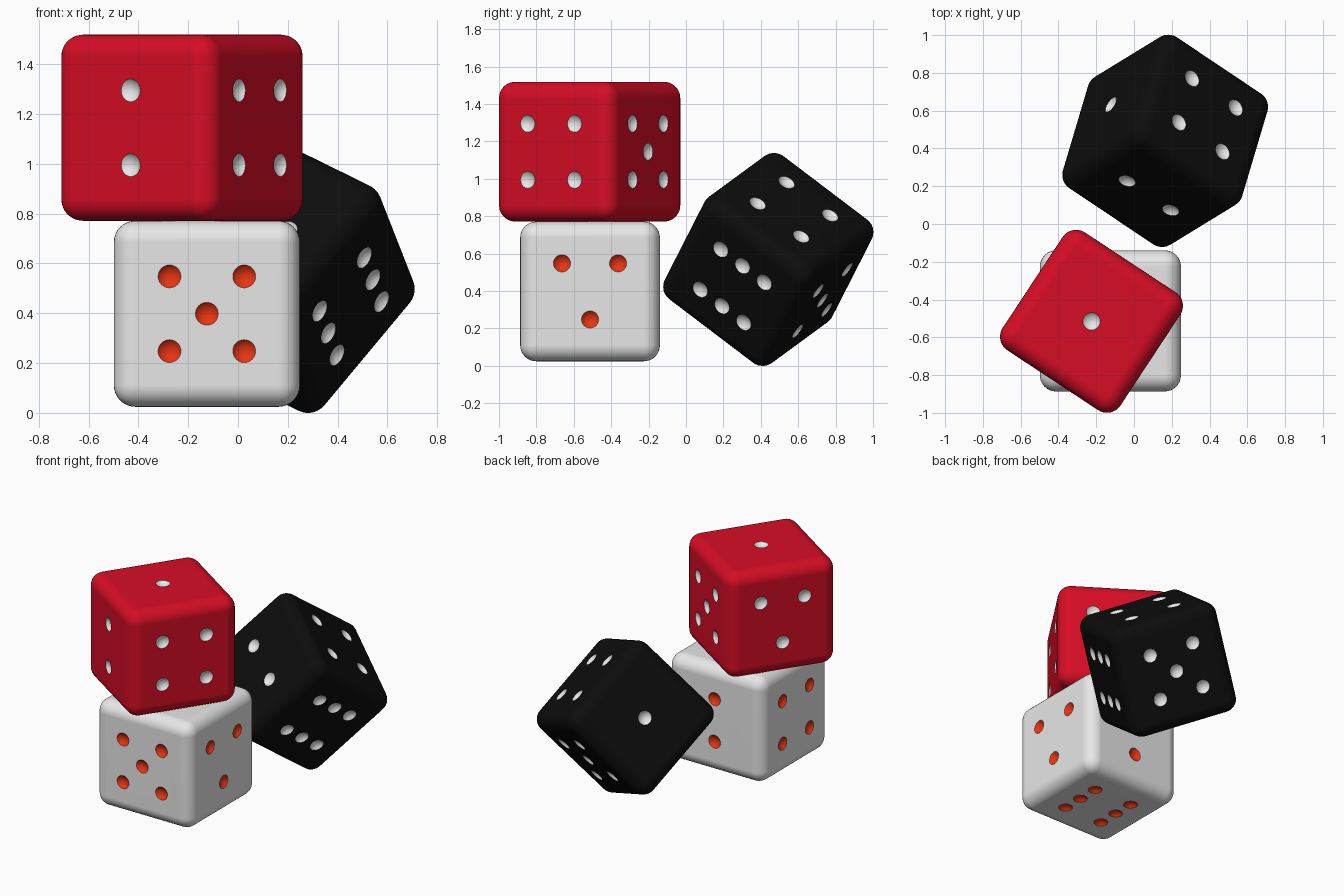
import bpy, bmesh, math
from mathutils import Matrix, Vector

if "Cube" in bpy.data.objects:
    bpy.data.objects.remove(bpy.data.objects["Cube"])

SIZE, ROUND, GRID = 0.747, 0.086, 0.15      # die edge, edge rounding, pip spacing
PIP_R, PIP_DEPTH = 0.046, 0.022             # dimple rim radius and depth
H = SIZE / 2
BALL = (PIP_R ** 2 + PIP_DEPTH ** 2) / (2 * PIP_DEPTH)


def material(name, rgb):
    m = bpy.data.materials.new(name)
    m.diffuse_color = (*rgb, 1)
    m.use_nodes = True
    m.node_tree.nodes["Principled BSDF"].inputs["Base Color"].default_value = m.diffuse_color
    return m


red = material("red", (0.68, 0.004, 0.018))
black = material("black", (0.004, 0.004, 0.004))
white = material("white", (0.8, 0.8, 0.8))
orange = material("orange red", (0.8, 0.035, 0.006))

# Pip layouts in (u, v) grid steps; each face is (normal, u axis, v axis, layout)
CORNERS = [(-1, -1), (1, -1), (-1, 1), (1, 1)]
X, Y, Z = Vector((1, 0, 0)), Vector((0, 1, 0)), Vector((0, 0, 1))
FACES = [
    (Z, X, Y, [(0, 0)]),
    (Y, X, Z, [(0, -1), (0, 1)]),
    (X, Y, Z, [(-1, 1), (1, 1), (0, -1)]),
    (-X, Y, Z, CORNERS),
    (-Y, X, Z, CORNERS + [(0, 0)]),
    (-Z, X, Y, CORNERS + [(-1, 0), (1, 0)]),
]


def make_object(name, bm, mats):
    mesh = bpy.data.meshes.new(name)
    bm.to_mesh(mesh)
    bm.free()
    for m in mats:
        mesh.materials.append(m)
    ob = bpy.data.objects.new(name, mesh)
    bpy.context.collection.objects.link(ob)
    return ob


# Rounded cube
bm = bmesh.new()
bmesh.ops.create_cube(bm, size=SIZE)
bmesh.ops.bevel(bm, geom=bm.edges[:], offset=ROUND, offset_type='OFFSET',
                segments=8, profile=0.5, affect='EDGES')
for f in bm.faces:
    f.smooth = True
body = make_object("die_blank", bm, [white, orange])

# Balls that press the pips into the faces
bm = bmesh.new()
for n, u, v, layout in FACES:
    turn = n.to_track_quat('Z', 'Y').to_matrix().to_4x4()
    for a, b in layout:
        centre = n * (H + BALL - PIP_DEPTH) + (u * a + v * b) * GRID
        bmesh.ops.create_uvsphere(bm, u_segments=32, v_segments=24, radius=BALL,
                                  matrix=Matrix.Translation(centre) @ turn)
for f in bm.faces:
    f.smooth = True
    f.material_index = 1
cutter = make_object("pip_cutter", bm, [white, orange])
cutter.hide_render = True

cut = body.modifiers.new("pips", 'BOOLEAN')
cut.operation = 'DIFFERENCE'
cut.solver = 'EXACT'
cut.object = cutter
bpy.context.view_layer.update()
die_mesh = bpy.data.meshes.new_from_object(
    body.evaluated_get(bpy.context.evaluated_depsgraph_get()))
bpy.data.objects.remove(body)
bpy.data.objects.remove(cutter)


def place_die(name, colour, pips, location, rotation):
    mesh = die_mesh.copy()
    mesh.materials[0], mesh.materials[1] = colour, pips
    ob = bpy.data.objects.new(name, mesh)
    bpy.context.collection.objects.link(ob)
    ob.matrix_world = Matrix.Translation(location) @ rotation.to_4x4()
    bpy.ops.object.select_all(action='DESELECT')
    ob.select_set(True)
    bpy.context.view_layer.objects.active = ob
    bpy.ops.object.shade_smooth_by_angle(angle=math.radians(30))
    wn = ob.modifiers.new("flat_sides", 'WEIGHTED_NORMAL')
    wn.keep_sharp = True


# Tilted die: columns are the directions of its own x, y, z axes
ax = Vector((-0.596, -0.365, -0.715)).normalized()
az = Vector((-0.77, 0.515, 0.377))
az = (az - ax * az.dot(ax)).normalized()
tilt = Matrix((ax, az.cross(ax), az)).transposed()

place_die("white_die", white, orange, (-0.125, -0.513, 0.398), Matrix.Identity(3))
place_die("red_die", red, white, (-0.225, -0.515, 1.145),
          Matrix.Rotation(math.radians(146.6), 3, 'Z'))
place_die("black_die", black, white, (0.165, 0.44, 0.569), tilt)
